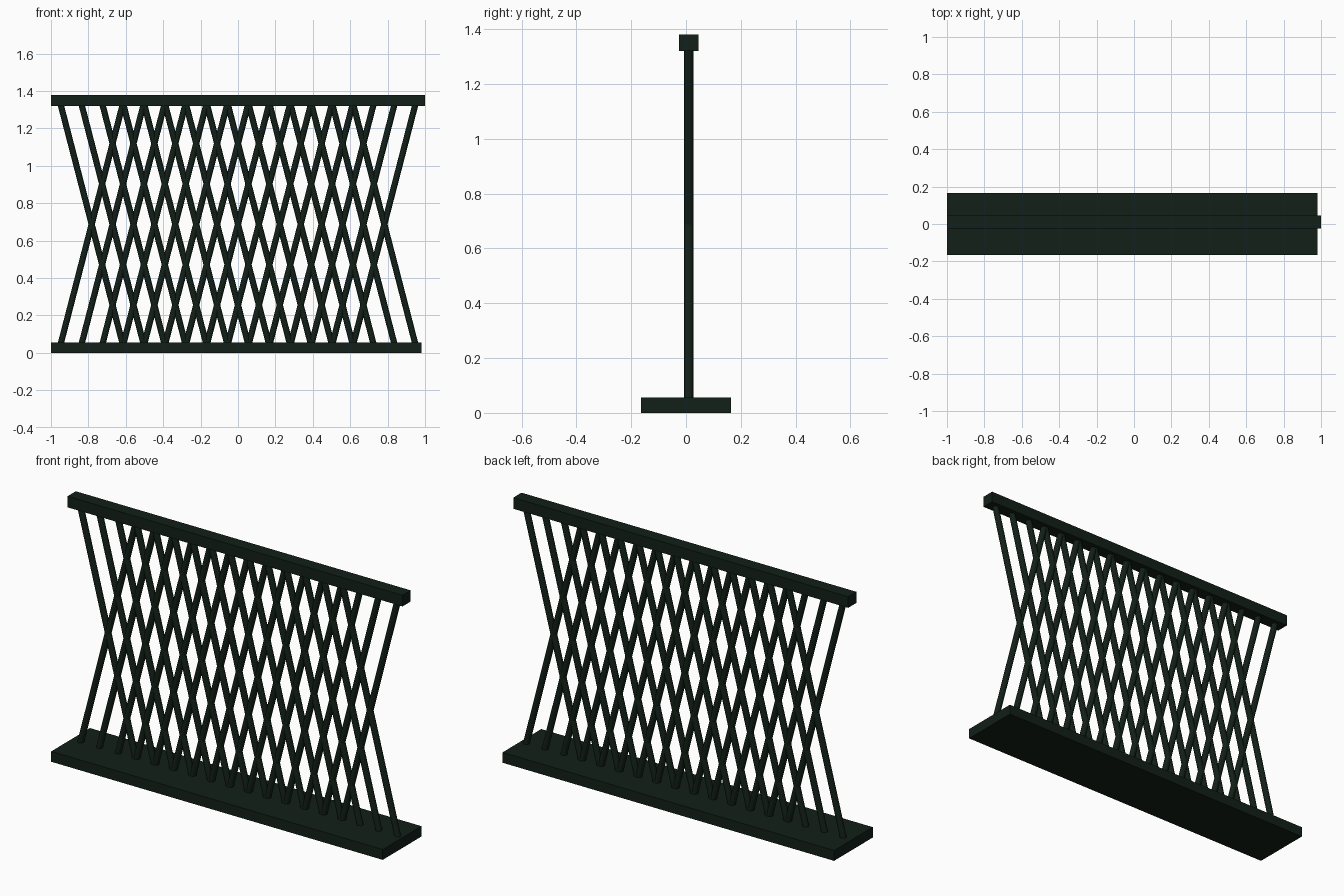
import bpy
from mathutils import Vector

if "Cube" in bpy.data.objects:
    bpy.data.objects.remove(bpy.data.objects["Cube"])

mat = bpy.data.materials.new("dark_green_paint")
mat.diffuse_color = (0.006, 0.014, 0.009, 1)
mat.use_nodes = True
mat.node_tree.nodes["Principled BSDF"].inputs["Base Color"].default_value = mat.diffuse_color


def box(name, lo, hi):
    lo, hi = Vector(lo), Vector(hi)
    bpy.ops.mesh.primitive_cube_add(size=1, location=(lo + hi) / 2)
    ob = bpy.context.object
    ob.name = name
    ob.scale = hi - lo
    bpy.ops.object.transform_apply(location=False, rotation=False, scale=True)
    ob.data.materials.append(mat)


def rod(name, a, b, radius=0.0165):
    a, b = Vector(a), Vector(b)
    d = b - a
    bpy.ops.mesh.primitive_cylinder_add(vertices=16, radius=radius, depth=d.length,
                                        location=(a + b) / 2)
    ob = bpy.context.object
    ob.name = name
    ob.rotation_mode = 'QUATERNION'
    ob.rotation_quaternion = Vector((0, 0, 1)).rotation_difference(d)
    ob.data.materials.append(mat)
    bpy.ops.object.shade_smooth_by_angle()


# Wide foot plate and slim handrail
box("base_plate", (-1.0, -0.165, 0.0), (0.98, 0.165, 0.056))
box("top_rail", (-1.0, -0.025, 1.32), (1.0, 0.045, 1.38))

# Two crossing sets of slanted bars; each bar leans across three spacings
START, COUNT, LEAN = -0.95, 15, 3
STEP = 1.9 / 17
Z0, Z1, Y = 0.04, 1.335, 0.01
for i in range(COUNT):
    xa = START + i * STEP
    xb = xa + LEAN * STEP
    rod(f"bar_leaning_left_{i}", (xb, Y, Z0), (xa, Y, Z1))
    rod(f"bar_leaning_right_{i}", (xa, Y, Z0), (xb, Y, Z1))
